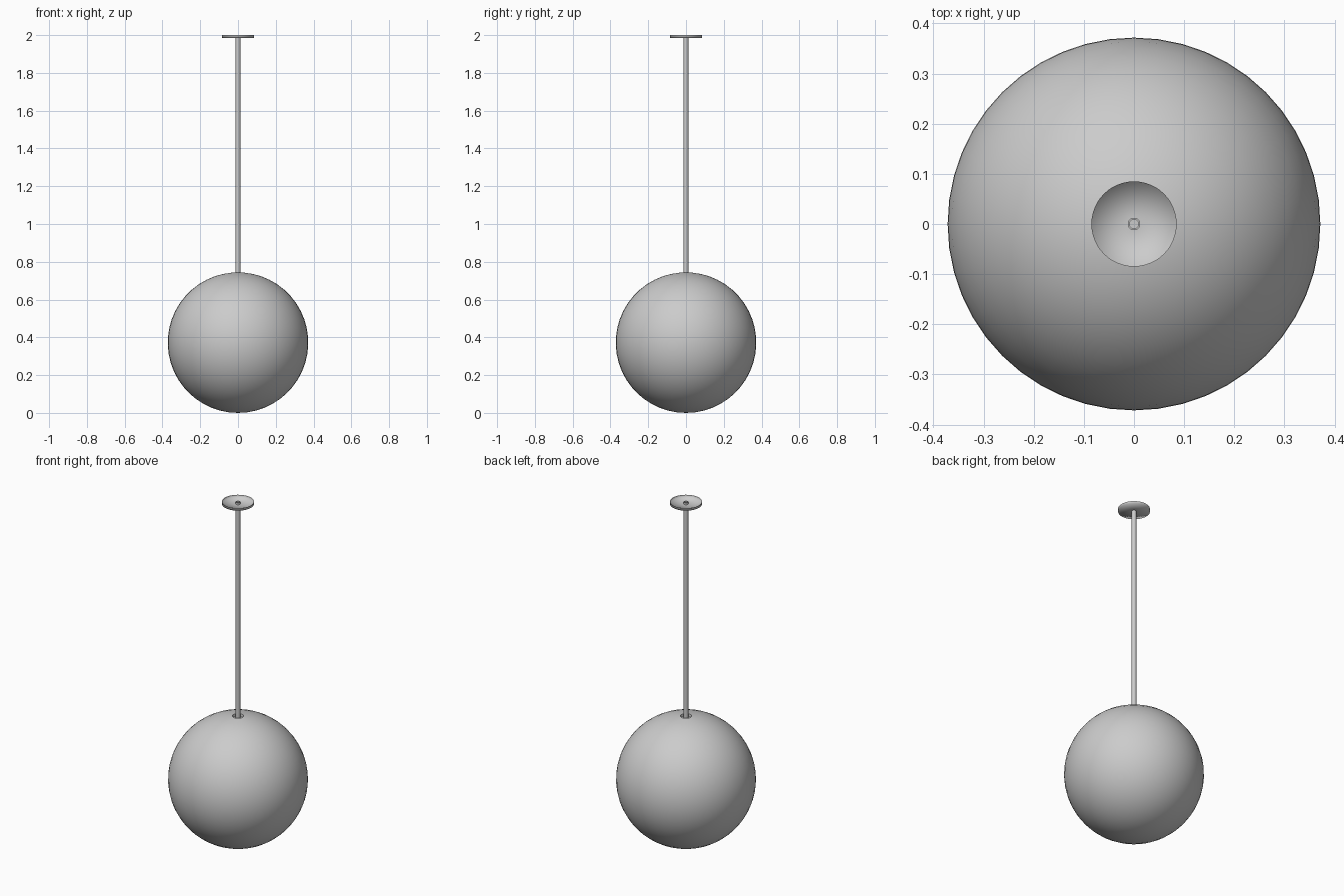
import bpy, bmesh, math

if "Cube" in bpy.data.objects:
    bpy.data.objects.remove(bpy.data.objects["Cube"])


def lathe(name, profile, segments, angle=40):
    """Spin an (r, z) profile about z into a smooth object."""
    bm = bmesh.new()
    verts = [bm.verts.new((r, 0, z)) for r, z in profile]
    edges = [bm.edges.new(p) for p in zip(verts, verts[1:])]
    bmesh.ops.spin(bm, geom=verts + edges, cent=(0, 0, 0), axis=(0, 0, 1),
                   angle=math.tau, steps=segments, use_duplicate=False)
    bmesh.ops.remove_doubles(bm, verts=bm.verts, dist=1e-5)
    bmesh.ops.recalc_face_normals(bm, faces=bm.faces)
    mesh = bpy.data.meshes.new(name)
    bm.to_mesh(mesh)
    bm.free()
    ob = bpy.data.objects.new(name, mesh)
    bpy.context.collection.objects.link(ob)
    bpy.ops.object.select_all(action='DESELECT')
    ob.select_set(True)
    bpy.context.view_layer.objects.active = ob
    bpy.ops.object.shade_smooth_by_angle(angle=math.radians(angle))
    return ob


R, CZ = 0.372, 0.372

# Globe shade, slightly open at the top around the rod
start = math.asin(0.03 / R)
angles = [start + (math.pi - start) * i / 24 for i in range(25)]
lathe("globe_shade", [(R * math.sin(a), CZ + R * math.cos(a)) for a in angles], 48)

# Collar sunk into the opening
lathe("collar", [(0.03, CZ + R * math.cos(start)), (0.028, 0.728), (0.012, 0.728)], 32)

# Hanging tube
lathe("rod", [(0.009, 1.998), (0.0125, 1.998), (0.0125, 0.70), (0.009, 0.70)], 24)

# Ceiling canopy: shallow cup open at the top
lathe("canopy", [(0.085, 2.0), (0.085, 1.986), (0.012, 1.986)], 48, 180)
